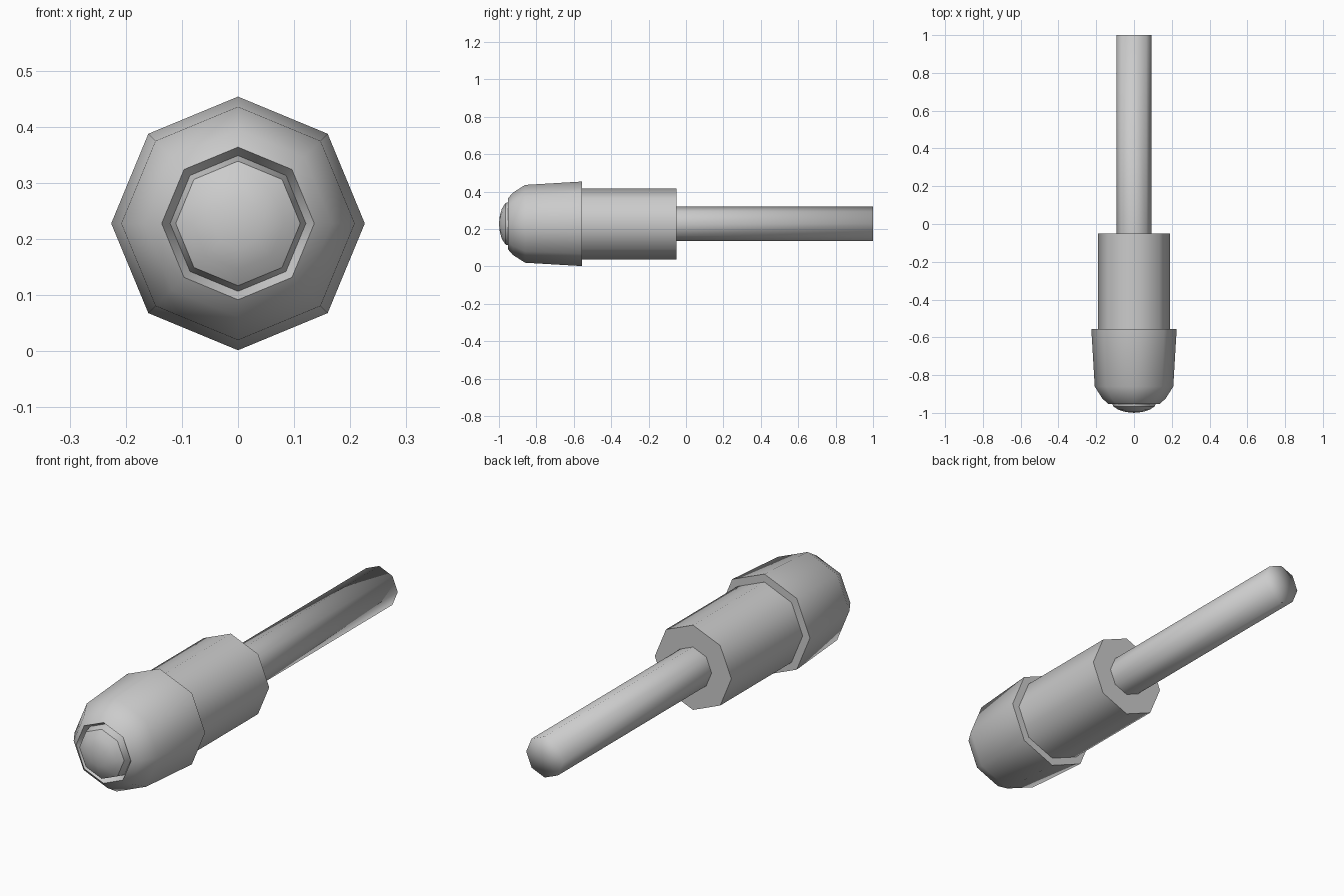
import bpy
import bmesh
from math import cos, sin, tau, radians

SIDES = 8
AXIS_Z = 0.228

cube = bpy.data.objects.get("Cube")
if cube:
    bpy.data.objects.remove(cube, do_unlink=True)

# Single colour
grey = bpy.data.materials.new("plain grey")
grey.use_nodes = True
colour = (0.6, 0.6, 0.6, 1)
grey.diffuse_color = colour
bsdf = next(n for n in grey.node_tree.nodes if n.type == "BSDF_PRINCIPLED")
bsdf.inputs["Base Color"].default_value = colour


def lathe(name, profile, sharp=50):
    """Turn (y, radius) points, listed front to back, around the long axis."""
    bm = bmesh.new()
    rings = []
    for y, r in profile:
        if r == 0:
            rings.append([bm.verts.new((0, y, AXIS_Z))] * SIDES)
        else:
            rings.append([bm.verts.new((r * cos(tau * k / SIDES), y,
                                        AXIS_Z + r * sin(tau * k / SIDES)))
                          for k in range(SIDES)])
    for a, b in zip(rings, rings[1:]):
        for k in range(SIDES):
            n = (k + 1) % SIDES
            corners = dict.fromkeys((a[k], b[k], b[n], a[n]))
            bm.faces.new(list(corners))
    mesh = bpy.data.meshes.new(name)
    bm.to_mesh(mesh)
    bm.free()
    mesh.materials.append(grey)
    obj = bpy.data.objects.new(name, mesh)
    bpy.context.collection.objects.link(obj)
    bpy.ops.object.select_all(action="DESELECT")
    obj.select_set(True)
    bpy.context.view_layer.objects.active = obj
    if sharp:
        bpy.ops.object.shade_smooth_by_angle(angle=radians(sharp))
    else:
        bpy.ops.object.shade_smooth()
    return obj


# Rounded front cap with a recessed opening and a flat rear rim
lathe("front_cap", [(-0.925, 0.121), (-0.952, 0.136), (-0.925, 0.167),
                    (-0.86, 0.208), (-0.555, 0.226), (-0.555, 0.185)])

# Button set in the opening
lathe("button_dome", [(-1, 0), (-0.995, 0.045), (-0.984, 0.082),
                      (-0.965, 0.111)])
lathe("button_collar", [(-0.965, 0.111), (-0.925, 0.121)])

# Main barrel with a flat back
lathe("barrel", [(-0.6, 0.19), (-0.05, 0.19), (-0.05, 0)])

# Thin rear rod, its end shaded softly
lathe("rear_rod", [(-0.06, 0.092), (1, 0.092), (1, 0)], sharp=None)
